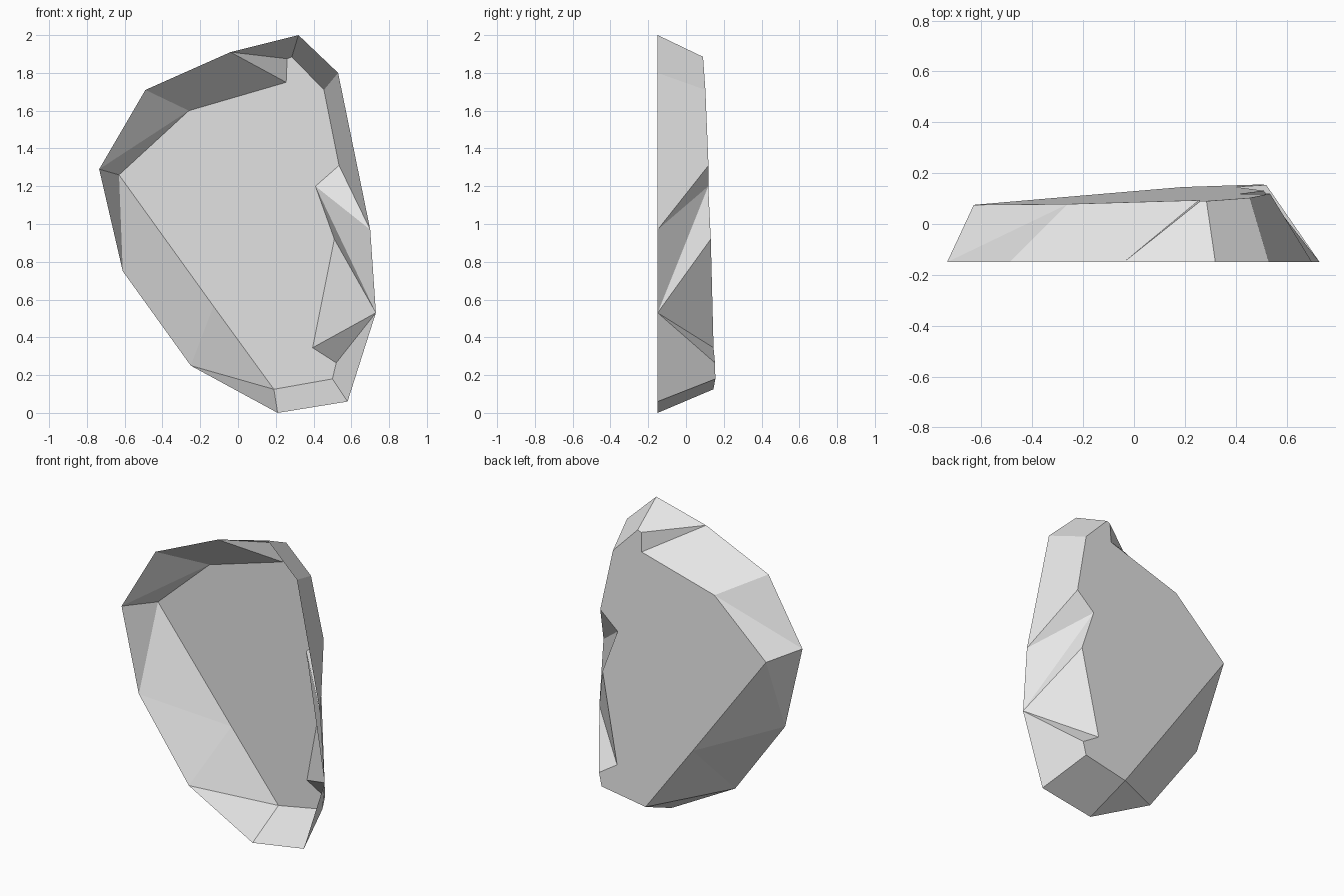
import bpy
import bmesh

cube = bpy.data.objects.get("Cube")
if cube:
    bpy.data.objects.remove(cube, do_unlink=True)

# Plain grey stone
stone = bpy.data.materials.new("grey stone")
stone.use_nodes = True
colour = (0.8, 0.8, 0.8, 1)
stone.diffuse_color = colour
stone.node_tree.nodes["Principled BSDF"].inputs["Base Color"].default_value = colour

# Open rim and broken edge of the flat face, both as (x, z) loops
RIM_Y = -0.15
RIM = [(-0.04, 1.91), (0.32, 2.0), (0.53, 1.8), (0.7, 0.97), (0.73, 0.53),
       (0.58, 0.06), (0.21, 0), (-0.25, 0.25), (-0.61, 0.75),
       (-0.735, 1.29), (-0.49, 1.71)]
FACE = [(0.255, 1.75), (0.26, 1.875), (0.285, 1.885), (0.455, 1.71),
        (0.535, 1.31), (0.41, 1.2), (0.51, 0.92), (0.395, 0.345),
        (0.52, 0.265), (0.5, 0.18), (0.19, 0.125), (-0.13, 0.565),
        (-0.63, 1.26), (-0.26, 1.6)]
# Order of the chipped facets: advance the rim (o), the face (i) or both (b)
FACETS = "ibbbioiiibboioioiob"


def face_depth(x, z):
    """Gently tilted plane of the flat face."""
    return 0.142 + 0.039 * x - 0.0334 * z


bm = bmesh.new()
rim = [bm.verts.new((x, RIM_Y, z)) for x, z in RIM]
face = [bm.verts.new((x, face_depth(x, z), z)) for x, z in FACE]

# Flat face
bm.faces.new(face)

# Chipped sides, zipped between the two loops
o = i = 0
for step in FACETS:
    next_o = (o + (step in "ob")) % len(rim)
    next_i = (i + (step in "ib")) % len(face)
    corners = [rim[o], rim[next_o], face[next_i], face[i]]
    bm.faces.new(list(dict.fromkeys(corners)))
    o, i = next_o, next_i

mesh = bpy.data.meshes.new("rock_slab")
bm.to_mesh(mesh)
bm.free()
mesh.materials.append(stone)
slab = bpy.data.objects.new("rock_slab", mesh)
bpy.context.collection.objects.link(slab)
